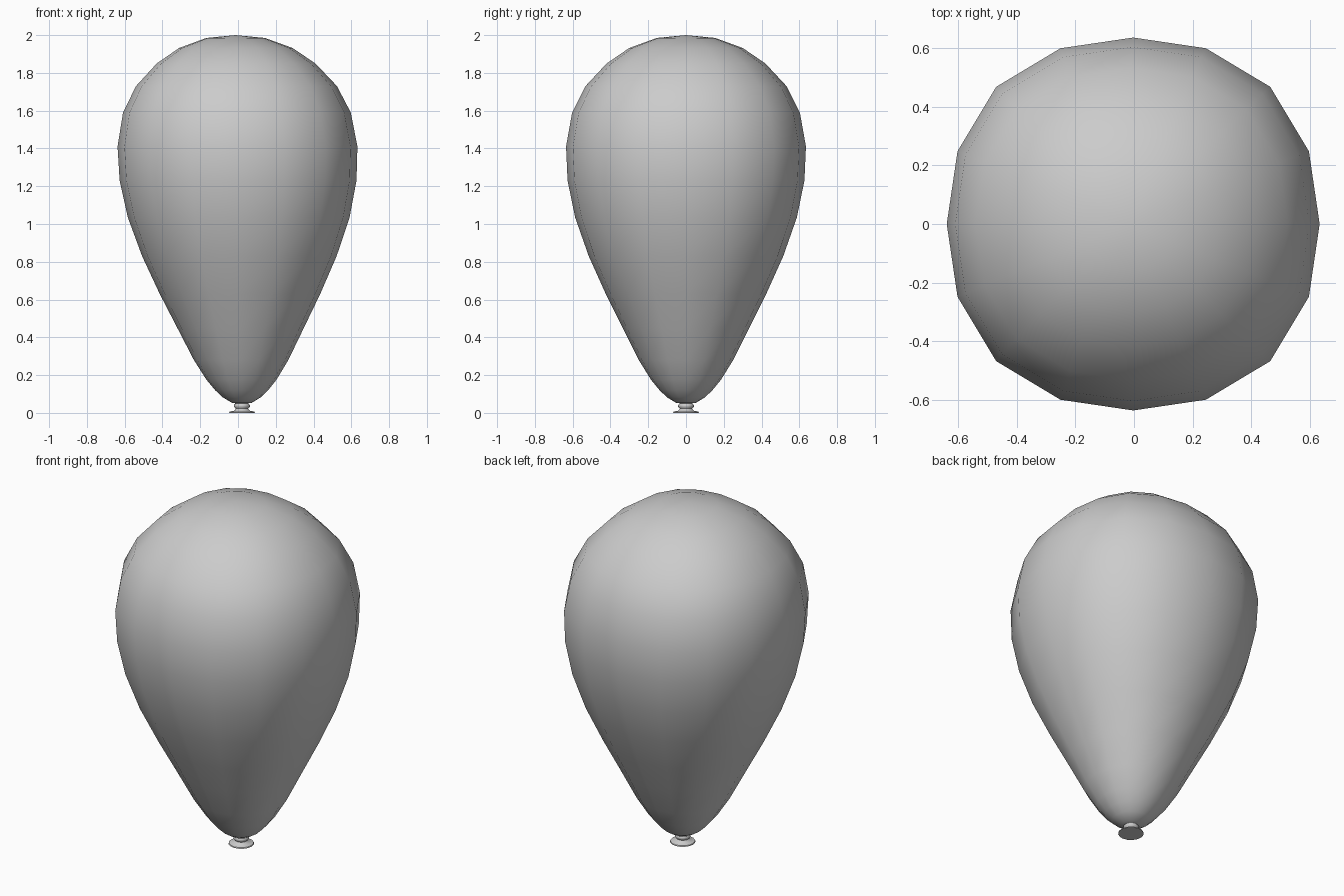
import bpy, bmesh, math

if "Cube" in bpy.data.objects:
    bpy.data.objects.remove(bpy.data.objects["Cube"])

SIDES = 16
LEAN = 0.017      # slight sideways lean of the whole shape


def lathe(name, profile, square=0.0):
    """Revolve (radius, z) points; 'square' bulges the diagonals a little."""
    bm = bmesh.new()
    rings = []
    for r, z in profile:
        cx = LEAN * (1.25 - z)
        if r == 0:
            rings.append([bm.verts.new((cx, 0, z))])
            continue
        s = square * min(1, z / 0.8)
        ring = []
        for i in range(SIDES):
            a = 2 * math.pi * i / SIDES
            k = r * (1 + s * (1 - math.cos(4 * a)))
            ring.append(bm.verts.new((cx + k * math.cos(a), k * math.sin(a), z)))
        rings.append(ring)
    for a, b in zip(rings, rings[1:]):
        for i in range(SIDES):
            j = (i + 1) % SIDES
            if len(a) == 1:
                bm.faces.new((a[0], b[j], b[i]))
            elif len(b) == 1:
                bm.faces.new((a[i], a[j], b[0]))
            else:
                bm.faces.new((a[i], a[j], b[j], b[i]))
    bmesh.ops.recalc_face_normals(bm, faces=bm.faces)
    me = bpy.data.meshes.new(name)
    bm.to_mesh(me)
    bm.free()
    ob = bpy.data.objects.new(name, me)
    bpy.context.collection.objects.link(ob)
    bpy.ops.object.select_all(action='DESELECT')
    bpy.context.view_layer.objects.active = ob
    ob.select_set(True)
    bpy.ops.object.shade_smooth_by_angle(angle=math.radians(50))
    return ob


# Inflated body, from the neck up to the crown
lathe("balloon_body", [
    (0, 0.05), (0.05, 0.052), (0.1, 0.082), (0.14, 0.12), (0.185, 0.175),
    (0.25, 0.28), (0.335, 0.45), (0.425, 0.63), (0.515, 0.83),
    (0.587, 1.035), (0.627, 1.23), (0.635, 1.41), (0.603, 1.59),
    (0.532, 1.73), (0.42, 1.85), (0.3, 1.932), (0.155, 1.985), (0, 2.0)],
    square=0.02)

# Tied knot with its bead and flared lip
lathe("balloon_knot", [
    (0, 0), (0.068, 0), (0.066, 0.006), (0.04, 0.012), (0.033, 0.022),
    (0.042, 0.032), (0.042, 0.042), (0.034, 0.05), (0.045, 0.06)])
